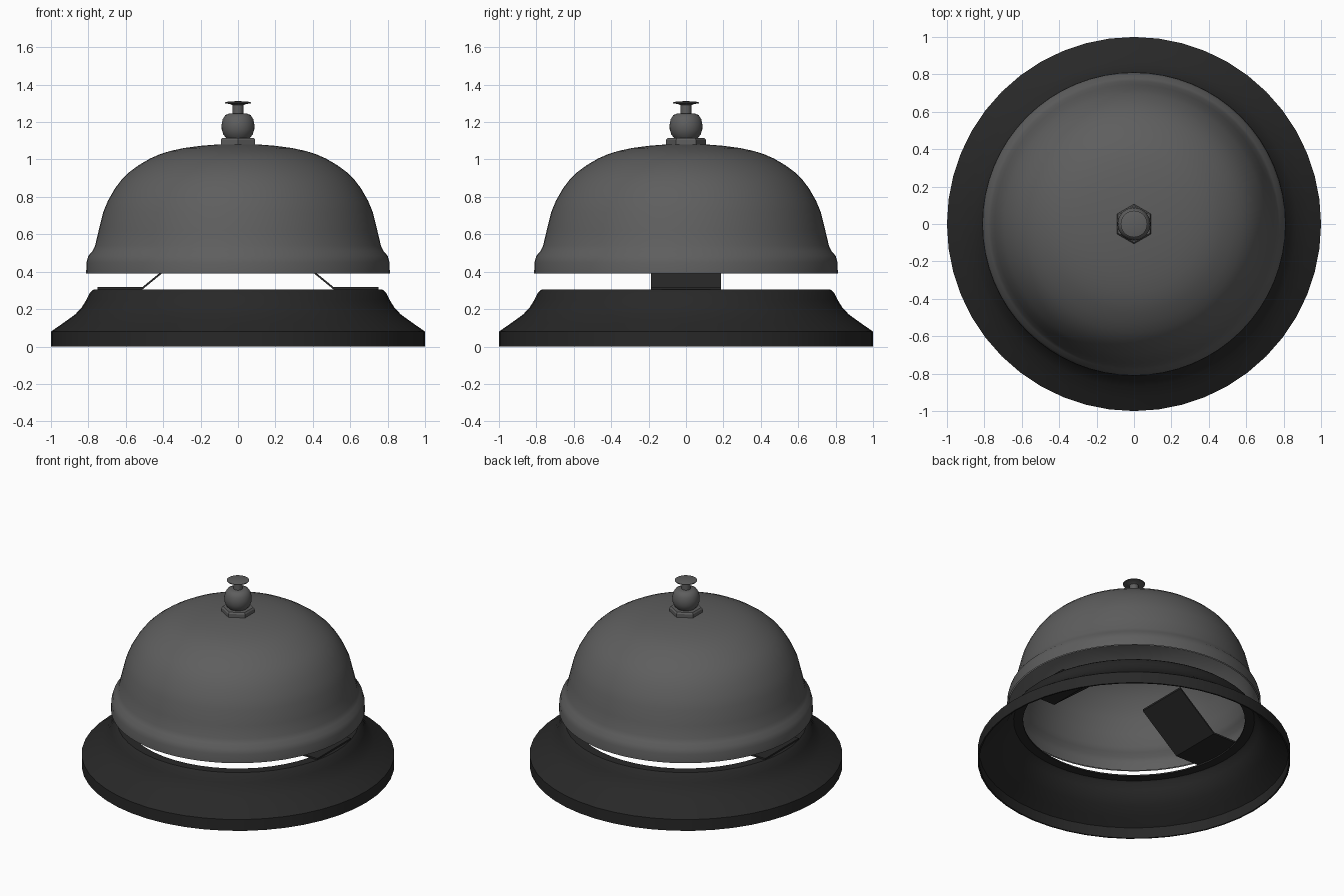
import bpy, bmesh, math

if "Cube" in bpy.data.objects:
    bpy.data.objects.remove(bpy.data.objects["Cube"])


def material(name, v):
    m = bpy.data.materials.new(name)
    m.diffuse_color = (v, v, v, 1)
    m.use_nodes = True
    m.node_tree.nodes["Principled BSDF"].inputs["Base Color"].default_value = m.diffuse_color
    return m


GREY = material("grey metal", 0.112)
BLACK = material("black enamel", 0.021)


def finish(name, bm, mat, angle=35):
    bmesh.ops.remove_doubles(bm, verts=bm.verts, dist=1e-5)
    bmesh.ops.recalc_face_normals(bm, faces=bm.faces)
    me = bpy.data.meshes.new(name)
    bm.to_mesh(me)
    bm.free()
    me.materials.append(mat)
    ob = bpy.data.objects.new(name, me)
    bpy.context.collection.objects.link(ob)
    bpy.ops.object.select_all(action='DESELECT')
    bpy.context.view_layer.objects.active = ob
    ob.select_set(True)
    bpy.ops.object.shade_smooth_by_angle(angle=math.radians(angle))
    return ob


def lathe(name, profile, mat, n=48, angle=35):
    """Spin an (r, z) profile around the z axis."""
    bm = bmesh.new()
    vs = [bm.verts.new((r, 0, z)) for r, z in profile]
    es = [bm.edges.new(p) for p in zip(vs, vs[1:])]
    bmesh.ops.spin(bm, geom=vs + es, cent=(0, 0, 0), axis=(0, 0, 1),
                   angle=2 * math.pi, steps=n, use_merge=True)
    return finish(name, bm, mat, angle)


def shell(outer, t):
    """Close an outer profile with an inner wall, offset by its normals."""
    inner = []
    for i, (r, z) in enumerate(outer):
        a, b = outer[max(i - 1, 0)], outer[min(i + 1, len(outer) - 1)]
        dr, dz = b[0] - a[0], b[1] - a[1]
        k = t / math.hypot(dr, dz)
        inner.append((max(r - dz * k, 0), z + dr * k))
    inner[0] = (inner[0][0], outer[0][1])
    if outer[-1][0] == 0:
        return outer + inner[::-1]
    return outer + inner[::-1] + [outer[0]]


# Flared base ring, open above and below
lathe("base", shell([(1, 0), (1, .08), (.935, .125), (.87, .172), (.835, .21),
                     (.81, .25), (.79, .29), (.772, .305), (.71, .305)], .01), BLACK)

# Bell dome with a flared lip
lathe("bell", shell([(.812, .39), (.81, .45), (.80, .485), (.778, .51),
                     (.764, .54), (.745, .62), (.72, .72), (.695, .78),
                     (.658, .845), (.62, .895), (.578, .935), (.53, .97),
                     (.47, 1.005), (.42, 1.027), (.364, 1.045), (.29, 1.061),
                     (.2, 1.073), (.1, 1.081), (0, 1.084)], .01), GREY, 64)

# Bent straps that carry the bell
for side, s in (("left", -1), ("right", 1)):
    bm = bmesh.new()
    path = [(.75, .306), (.51, .306), (.23, .535), (.23, .547), (.512, .317), (.75, .317)]
    face = bm.faces.new([bm.verts.new((s * x, -.187, z)) for x, z in path])
    ext = bmesh.ops.extrude_face_region(bm, geom=[face])
    for v in ext["geom"]:
        if isinstance(v, bmesh.types.BMVert):
            v.co.y = .187
    finish(side + "_strap", bm, BLACK, 20)

# Hexagonal nut, corners pointing along y
nut = lathe("nut", [(0, 1.07), (.106, 1.07), (.106, 1.105), (.098, 1.115), (0, 1.115)],
            GREY, 6, 10)
nut.rotation_euler.z = math.radians(30)

# Rounded collar
lathe("collar", [(0, 1.112), (.06, 1.112), (.078, 1.132), (.087, 1.16), (.088, 1.185),
                 (.082, 1.215), (.068, 1.237), (.05, 1.245), (0, 1.245)], GREY, 32)

# Push button on its stem
lathe("button", [(0, 1.24), (.029, 1.24), (.029, 1.29), (.045, 1.297), (.07, 1.3),
                 (.071, 1.305), (.05, 1.31), (0, 1.312)], GREY, 32)
